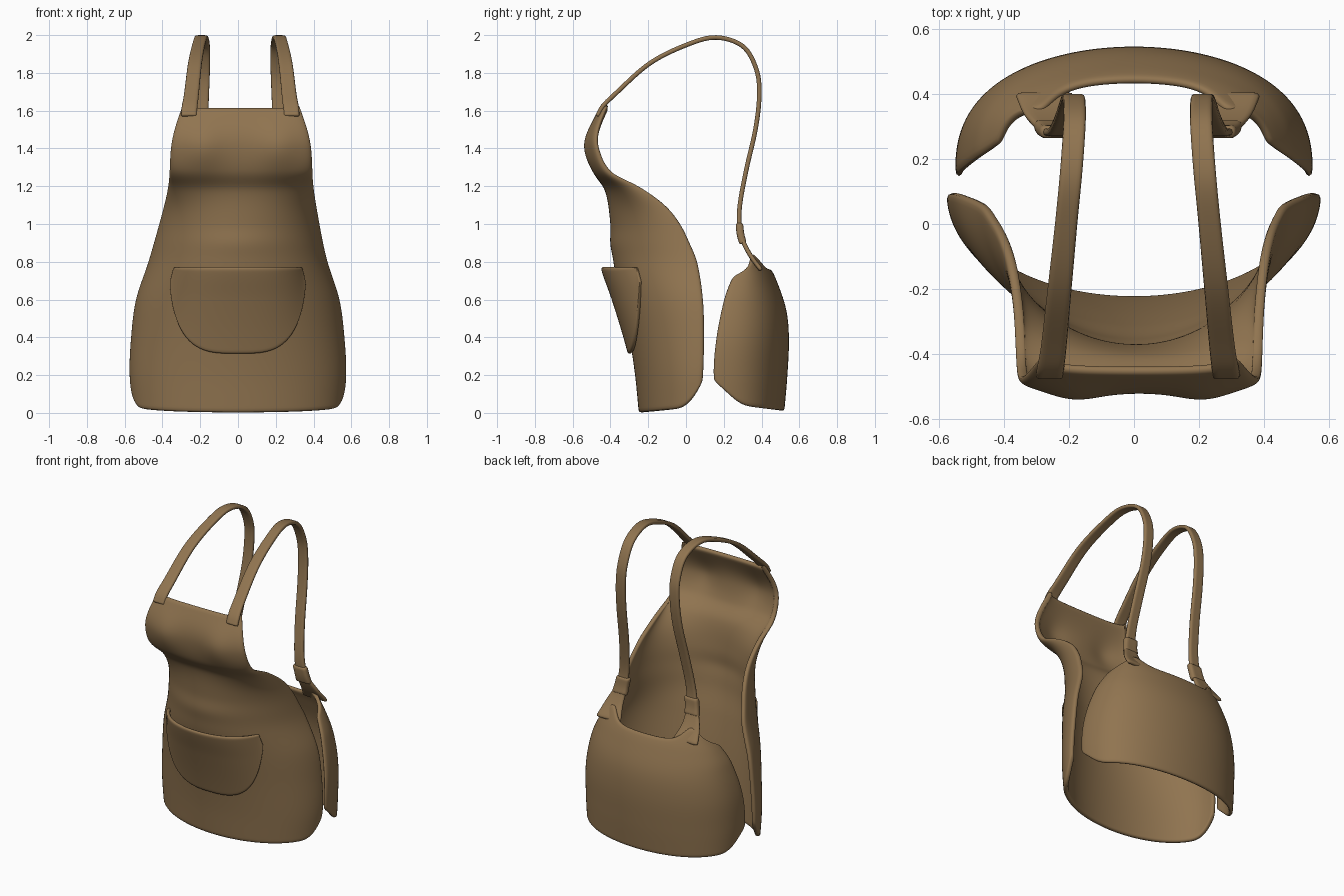
import bpy
import math

cube = bpy.data.objects.get("Cube")
if cube:
    bpy.data.objects.remove(cube, do_unlink=True)

cloth = bpy.data.materials.new("brown cloth")
cloth.use_nodes = True
BROWN = (0.28, 0.175, 0.08, 1)
cloth.diffuse_color = BROWN
cloth.node_tree.nodes["Principled BSDF"].inputs["Base Color"].default_value = BROWN


def curve(points):
    """Smooth function through (position, value) pairs."""
    def slope(i):
        a, b = points[max(i - 1, 0)], points[min(i + 1, len(points) - 1)]
        return (b[1] - a[1]) / (b[0] - a[0])

    def value(p):
        p = min(max(p, points[0][0]), points[-1][0])
        i = 0
        while i < len(points) - 2 and p > points[i + 1][0]:
            i += 1
        (a, va), (b, vb) = points[i], points[i + 1]
        h = b - a
        s = (p - a) / h
        blend = s * s * (3 - 2 * s)
        return (va + (vb - va) * blend + h * slope(i) * s * (1 - s) ** 2
                - h * slope(i + 1) * s * s * (1 - s))
    return value


def sheet(name, surface, columns, rows, thickness):
    """Cloth sheet from surface(u, v), u in -1..1 and v in 0..1."""
    verts = [surface(2 * i / columns - 1, j / rows)
             for j in range(rows + 1) for i in range(columns + 1)]
    n = columns + 1
    faces = [(j * n + i, j * n + i + 1, (j + 1) * n + i + 1, (j + 1) * n + i)
             for j in range(rows) for i in range(columns)]
    mesh = bpy.data.meshes.new(name)
    mesh.from_pydata(verts, [], faces)
    mesh.materials.append(cloth)
    mesh.polygons.foreach_set("use_smooth", [True] * len(faces))
    obj = bpy.data.objects.new(name, mesh)
    bpy.context.collection.objects.link(obj)
    solid = obj.modifiers.new("thickness", "SOLIDIFY")
    solid.thickness = thickness
    solid.offset = -1
    soft = obj.modifiers.new("soft rim", "SUBSURF")
    soft.levels = soft.render_levels = 1
    return obj


def bump(p, centre, spread):
    return math.exp(-((p - centre) / spread) ** 2)


def corner(u):
    return max(0, (abs(u) - 0.7) / 0.3) ** 3


# Front panel: half width, centre depth and side edge depth by height
front_width = curve([(0, .555), (.2, .575), (.4, .566), (.6, .54), (.8, .475), (1, .425),
                     (1.2, .385), (1.4, .372), (1.5, .352), (1.64, .305)])
front_mid = curve([(0, -.25), (.2, -.27), (.4, -.3), (.6, -.34), (.77, -.38), (1, -.4),
                   (1.18, -.43), (1.27, -.49), (1.4, -.52), (1.5, -.51), (1.64, -.45)])
front_edge = curve([(0, .07), (.2, .09), (.4, .095), (.6, .09), (.8, .06), (.9, .02), (1, -.03),
                    (1.1, -.11), (1.2, -.25), (1.27, -.39), (1.4, -.46), (1.5, -.46), (1.64, -.41)])
front_power = curve([(0, 1), (1, 1), (1.3, .6), (1.64, .6)])
lean = curve([(0, 0), (.8, 0), (1.2, .015), (1.64, .015)])


def front_point(angle, z):
    x = front_width(z) * math.sin(angle)
    edge = front_edge(z)
    y = edge + (front_mid(z) - edge) * max(0, math.cos(angle)) ** front_power(z)
    y -= 0.025 * bump(z, 1.4, .12) * bump(abs(x), .2, .1)
    y -= 0.01 * bump(z, .9, .06) * bump(x, 0, .25)
    return x + lean(z), y, z


def front_surface(u, v):
    low = 0.035 * u * u + 0.13 * corner(u)
    high = 1.62 + 0.015 * u ** 4
    return front_point(u * math.pi / 2, low + (high - low) * v)


sheet("front_panel", front_surface, 44, 64, 0.03)


# Front pocket with a rounded bottom and a slightly open top
def pocket_surface(u, v):
    s = 0.995 * math.sin(u * math.pi / 2)
    depth = 0.46 * (1 - abs(s) ** 3.5) ** 0.45
    z = 0.77 - depth * (1 - v)
    x = s * (0.36 - 0.02 * v)
    angle = math.asin(x / front_width(z))
    px, y, z = front_point(angle, z)
    gap = (0.01 + 0.05 * (z - 0.31) / 0.46) * (1 - s ** 4) + 0.012
    return px + 0.4 * gap * math.sin(angle), y - gap, z


sheet("front_pocket", pocket_surface, 40, 20, 0.022)

# Back panel, rising into the strap roots
back_width = curve([(0, .535), (.2, .55), (.4, .54), (.6, .49), (.7, .44), (.78, .385), (.87, .34)])
back_mid = curve([(0, .52), (.2, .537), (.4, .545), (.55, .53), (.7, .48), (.77, .445), (.87, .37)])
back_edge = curve([(0, .17), (.2, .145), (.4, .16), (.6, .2), (.7, .235), (.8, .29), (.87, .31)])


def back_surface(u, v):
    low = 0.01 + 0.04 * u * u + 0.12 * corner(u)
    high = 0.765 + 0.08 * bump(abs(u), .62, .2) - 0.04 * corner(u)
    z = low + (high - low) * v
    angle = u * math.pi / 2
    edge = back_edge(z)
    y = edge + (back_mid(z) - edge) * max(0, math.cos(angle)) ** 0.75
    return -back_width(z) * math.sin(angle), y, z


sheet("back_panel", back_surface, 44, 32, 0.025)


# Shoulder straps: x, y, z and width along the path from bib to back panel
strap_path = [(.272, -.48, 1.575, .085), (.268, -.45, 1.63, .085), (.258, -.38, 1.7, .08),
              (.24, -.2, 1.86, .075), (.22, 0, 1.96, .07), (.205, .16, 2, .07),
              (.195, .31, 1.95, .07), (.195, .385, 1.82, .07), (.2, .4, 1.68, .07),
              (.208, .38, 1.5, .07), (.225, .33, 1.28, .07), (.245, .295, 1.08, .07),
              (.262, .302, .95, .085), (.285, .345, .85, .13), (.285, .41, .76, .19)]
band_path = [(.25, .302, 1.01, .1), (.262, .308, .95, .1), (.268, .322, .9, .11)]


def ribbon(name, path, side, rows, thickness):
    x, y, z, width = [curve([(i, p[k]) for i, p in enumerate(path)]) for k in range(4)]

    def surface(u, v):
        d = v * (len(path) - 1)
        return side * x(d) + 0.012 + u * width(d) / 2, y(d), z(d)
    sheet(name, surface, 4, rows, thickness)


for label, side in (("left", 1), ("right", -1)):
    ribbon(label + "_strap", strap_path, side, 70, 0.024)
    ribbon(label + "_strap_band", band_path, side, 6, 0.04)
